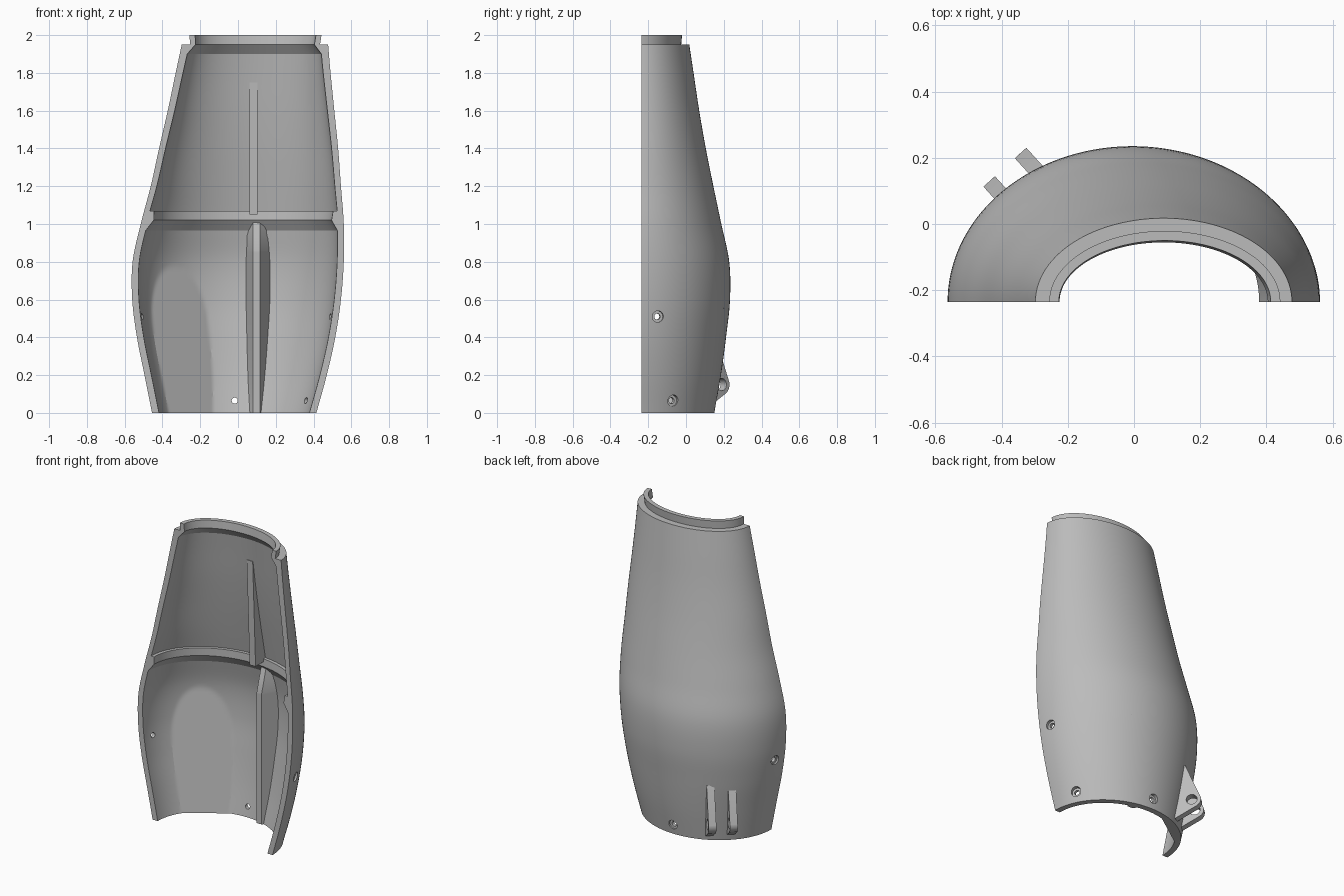
import bpy, bmesh, math
from mathutils import Vector

cube = bpy.data.objects.get("Cube")
if cube:
    bpy.data.objects.remove(cube, do_unlink=True)

grey = bpy.data.materials.new("plain_grey")
grey.use_nodes = True
COLOR = (0.5, 0.5, 0.5, 1)
grey.diffuse_color = COLOR
grey.node_tree.nodes["Principled BSDF"].inputs["Base Color"].default_value = COLOR

CUT_Y = -0.235          # flat cut plane of the half shell
STEP = 0.2              # height spacing of the outline tables
LEFT = [-.455, -.495, -.535, -.56, -.558, -.515, -.462, -.418, -.372, -.33, -.287]
RIGHT = [.415, .47, .515, .545, .56, .56, .545, .53, .51, .49, .473]
BACK = [.15, .185, .212, .233, .229, .187, .145, .105, .07, .04, .01]


def smooth(table, z):
    """Smooth curve through evenly spaced values."""
    i = min(int(z / STEP), len(table) - 2)
    t = z / STEP - i
    p1, p2 = table[i], table[i + 1]
    p0 = table[i - 1] if i else 2 * p1 - p2
    p3 = table[i + 2] if i + 2 < len(table) else 2 * p2 - p1
    return p1 + .5 * t * (p2 - p0 + t * (2*p0 - 5*p1 + 4*p2 - p3 + t * (3*(p1 - p2) + p3 - p0)))


def ellipse(z, inset=0):
    l, r = smooth(LEFT, z), smooth(RIGHT, z)
    return (l + r) / 2, (r - l) / 2 - inset, smooth(BACK, z) - CUT_Y - inset


def wall_point(z, angle, inset=0):
    cx, rx, ry = ellipse(z, inset)
    return Vector((cx + rx * math.cos(angle), CUT_Y + ry * math.sin(angle), z))


def make_object(name, bm):
    bmesh.ops.recalc_face_normals(bm, faces=bm.faces)
    mesh = bpy.data.meshes.new(name)
    bm.to_mesh(mesh)
    bm.free()
    mesh.materials.append(grey)
    ob = bpy.data.objects.new(name, mesh)
    bpy.context.collection.objects.link(ob)
    return ob


def loft(name, rings):
    """Closed solid through a row of equal closed rings."""
    bm = bmesh.new()
    rows = [[bm.verts.new(p) for p in ring] for ring in rings]
    n = len(rows[0])
    for a, b in zip(rows, rows[1:]):
        for i in range(n):
            j = (i + 1) % n
            bm.faces.new((a[i], a[j], b[j], b[i]))
    bm.faces.new(rows[0])
    bm.faces.new(rows[-1])
    return make_object(name, bm)


def activate(ob):
    bpy.ops.object.select_all(action='DESELECT')
    ob.select_set(True)
    bpy.context.view_layer.objects.active = ob


def cut(ob, cutter):
    mod = ob.modifiers.new("cut", 'BOOLEAN')
    mod.operation, mod.solver, mod.object = 'DIFFERENCE', 'EXACT', cutter
    activate(ob)
    bpy.ops.object.modifier_apply(modifier=mod.name)
    bpy.data.objects.remove(cutter, do_unlink=True)


def drill(center, axis, stations):
    """Round cutter given as (distance along axis, radius) stations."""
    axis = axis.normalized()
    u = axis.cross(Vector((0, 0, 1)))
    v = axis.cross(u)
    turn = [math.tau * i / 24 for i in range(24)]
    ob = loft("drill_cutter", [[center + axis * s + (u * math.cos(a) + v * math.sin(a)) * r
                                for a in turn] for s, r in stations])
    ob.hide_render = True
    return ob


def span(z0, z1, w0, w1, n):
    return [(z0 + (z1 - z0) * i / n, w0 + (w1 - w0) * i / n) for i in range(n + 1)]


# Shell wall section: outside up, over the top lip, inside down
outer = span(0, 1.95, 0, 0, 60)
lip = [(1.95, .043), (2.0, .031), (2.0, .06), (1.95, .073)]
upper_inner = span(1.9, 1.07, .04, .031, 24)
ledge = [(1.07, .052), (1.02, .064)]
lower_inner = span(.965, 0, .035, .037, 48)
section = outer + lip + upper_inner + ledge + lower_inner
first_inner = len(section) - len(lower_inner)

# Flat pad inside the lower wall, behind the lugs
PAD = Vector((-.57, .82, 0)).normalized()


def shell_ring(angle):
    ring = []
    for k, (z, inset) in enumerate(section):
        p = wall_point(z, angle, inset)
        if k >= first_inner and z < .8:
            p -= PAD * max(0, p.dot(PAD) - .157 - .147 * z)
        ring.append(p)
    return ring


SEGMENTS = 112
shell = loft("half_shell", [shell_ring(math.pi * i / SEGMENTS) for i in range(SEGMENTS + 1)])

# Counterbored screw holes
for z, angle in ((.51, .188), (.51, math.pi - .188), (.065, .431), (.065, math.pi / 2)):
    cx, rx, ry = ellipse(z)
    out = Vector((math.cos(angle) / rx, math.sin(angle) / ry, 0))
    cut(shell, drill(wall_point(z, angle), out,
                     [(-.08, .016), (-.015, .016), (-.015, .03), (.04, .03)]))

# Upper inner fin
fin = [(.005, 1.75), (.035, 1.05), (.145, 1.05), (.03, 1.75)]
upper_fin = loft("upper_fin", [[Vector((x, y, z)) for y, z in fin] for x in (.06, .103)])

# Lower inner rib, widening towards the wall
rings = []
for z in [.05 * i for i in range(18)] + [.86, .94, 1.02]:
    front = .08 + max(0, z - .86) * .3
    back = smooth(BACK, z) - .03
    depth = back - .08
    rings.append([Vector(p) for p in (
        (.08, front, z), (.116, front, z),
        (.116 + .58 * depth, back, z), (.06 - .16 * depth, back, z))])
lower_rib = loft("lower_rib", rings)

# Pair of outer hinge lugs with a shared pin hole
OUT = Vector((-.67, .74, 0)).normalized()
SIDE = Vector((.74, .67, 0)).normalized()
PIN = (.334, .15)
lug = [(.205, .03), (.27, .385), (.295, .385)]
for i in range(15):
    a = math.radians(15 - 75 * i / 14)
    lug.append((PIN[0] + .055 * math.cos(a), PIN[1] + .055 * math.sin(a)))
lug.append((.24, .03))
lugs = []
for name, t in (("inner_lug", -.11), ("outer_lug", -.238)):
    plate = loft(name, [[OUT * n + SIDE * (t + s) + Vector((0, 0, z)) for n, z in lug]
                        for s in (-.0235, .0235)])
    pin_center = OUT * PIN[0] + SIDE * t + Vector((0, 0, PIN[1]))
    cut(plate, drill(pin_center, SIDE, [(-.05, .033), (.05, .033)]))
    lugs.append(plate)

for ob in [shell, upper_fin, lower_rib] + lugs:
    activate(ob)
    bpy.ops.object.shade_smooth_by_angle(angle=math.radians(20))
